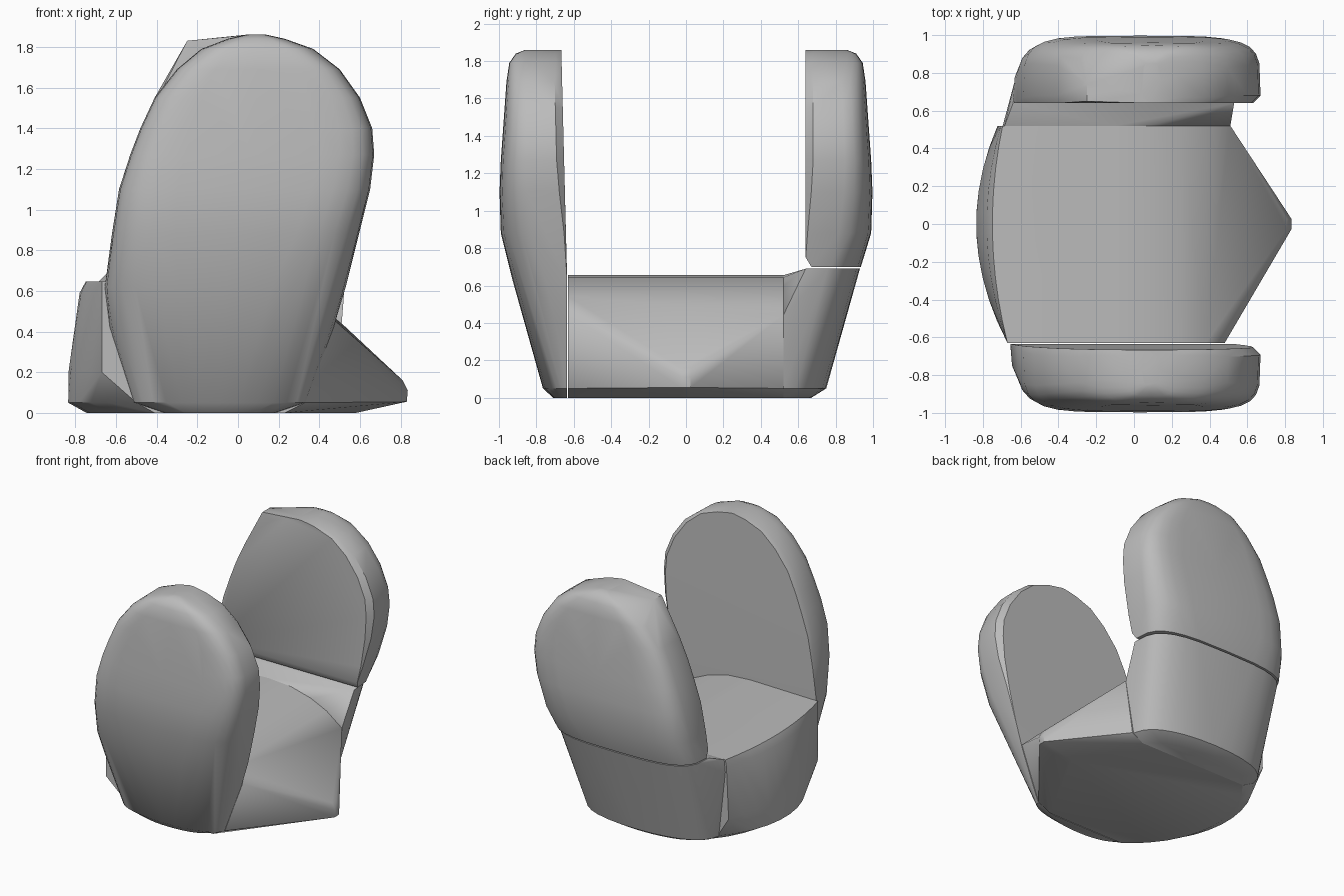
import bpy, bmesh, math

if "Cube" in bpy.data.objects:
    bpy.data.objects.remove(bpy.data.objects["Cube"], do_unlink=True)

grey = bpy.data.materials.new("plain_grey")
grey.use_nodes = True
grey.diffuse_color = (0.5, 0.5, 0.5, 1)
grey.node_tree.nodes["Principled BSDF"].inputs["Base Color"].default_value = (0.5, 0.5, 0.5, 1)


def hull(name, points):
    """Convex solid wrapped around a set of points."""
    bm = bmesh.new()
    for p in points:
        bm.verts.new(p)
    bmesh.ops.remove_doubles(bm, verts=bm.verts, dist=0.001)
    res = bmesh.ops.convex_hull(bm, input=bm.verts)
    loose = {v for v in res["geom_interior"] + res["geom_unused"]
             if isinstance(v, bmesh.types.BMVert) and not v.link_faces}
    bmesh.ops.delete(bm, geom=list(loose), context="VERTS")
    bmesh.ops.dissolve_limit(bm, angle_limit=0.01, verts=bm.verts, edges=bm.edges)
    bmesh.ops.recalc_face_normals(bm, faces=bm.faces)
    me = bpy.data.meshes.new(name)
    bm.to_mesh(me)
    bm.free()
    me.materials.append(grey)
    ob = bpy.data.objects.new(name, me)
    bpy.context.collection.objects.link(ob)
    bpy.ops.object.select_all(action="DESELECT")
    ob.select_set(True)
    bpy.context.view_layer.objects.active = ob
    bpy.ops.object.shade_smooth_by_angle(angle=math.radians(35))
    return ob


def section(z, xl, xr, yi, yo, power, bevel=0.0, steps=14):
    """Rounded half-oval slice from the flat inner side yi out to yo."""
    cx, r = (xl + xr) / 2, (xr - xl) / 2
    side = math.copysign(1, yo)
    y0 = yi + side * bevel
    pts = [(xl + bevel * 0.4, yi, z), (xr - bevel, yi, z)]
    for i in range(steps + 1):
        a = math.pi * i / steps
        c, s = math.cos(a), max(0, math.sin(a))
        pts.append((cx + r * math.copysign(abs(c) ** power, c),
                    y0 + (yo - y0) * s ** power, z))
    return pts


# Upper outline shared by both panels: z, left, right, depth, squareness, bevel
upper = [
    (0.88, -0.62, 0.595, 0.99, 0.47, 0.01),
    (1.10, -0.585, 0.65, 0.997, 0.42, 0.03),
    (1.27, -0.53, 0.67, 0.99, 0.40, 0.04),
    (1.40, -0.48, 0.66, 0.98, 0.40, 0.04),
    (1.55, -0.41, 0.60, 0.97, 0.40, 0.04),
    (1.69, -0.30, 0.50, 0.96, 0.42, 0.04),
    (1.79, -0.18, 0.37, 0.945, 0.45, 0.03),
    (1.84, -0.05, 0.23, 0.91, 0.5, 0.03),
    (1.86, 0.04, 0.14, 0.86, 0.6, 0.05),
]

# Front panel, tapering to the rounded base
front = []
for z, xl, xr, yo, p in [(0, -0.36, 0.18, 0.71, 1), (0.05, -0.51, 0.33, 0.765, 1),
                         (0.42, -0.63, 0.47, 0.865, 0.8), (0.62, -0.655, 0.53, 0.925, 0.62)]:
    front += section(z, xl, xr, -0.635, -yo, p)
for z, xl, xr, yo, p, b in upper:
    front += section(z, xl, xr, -0.635 - 0.025 * (z - 0.6), -yo, p, b)
hull("front_panel", front)

# Back panel with its pointed inner corner
back = section(0.70, -0.64, 0.54, 0.67, 0.935, 0.6) + section(0.75, -0.635, 0.555, 0.64, 0.95, 0.55)
for z, xl, xr, yo, p, b in upper:
    back += section(z, xl, xr, 0.64, yo, p, b)
back += [(-0.25, 0.65, 1.83), (-0.25, 0.74, 1.83)]
hull("back_panel", back)


def top_edge(y, xl, xr, low):
    """Seat crown: flat at the left, rolling down toward the right."""
    pts = [(xl, y, 0.55), (xl + 0.01, y, 0.645)]
    for x, t in [(-0.1, 0), (0.08, 0.06), (0.25, 0.27), (0.38, 0.55)]:
        pts.append((x, y, 0.655 - (0.655 - low) * t))
    return pts + [(xr, y, low)]


# Back base carrying the back panel
base = top_edge(0.52, -0.695, 0.51, 0.44)
base += [(-0.64, 0.52, 0.05), (0.44, 0.52, 0.05), (-0.55, 0.52, 0), (0.36, 0.52, 0)]
base += section(0, -0.48, 0.3, 0.55, 0.67, 1)
base += section(0.05, -0.63, 0.43, 0.53, 0.75, 0.9)
base += section(0.69, -0.64, 0.53, 0.64, 0.93, 0.6)
hull("back_base", base)

# Seat with rounded left side and pointed right side
seat = top_edge(-0.63, -0.665, 0.48, 0.45) + top_edge(0.52, -0.695, 0.51, 0.44)
for i in range(11):
    y = -0.63 + 1.15 * i / 10
    bulge = math.sqrt(0.757 ** 2 - y * y)
    seat += [(-0.09 - bulge + 0.1, y, 0), (-0.09 - bulge + 0.01, y, 0.05)]
    swell = 1 - (y / 0.63) ** 2
    seat += [(-0.67 - 0.165 * swell, y, 0.2), (-0.67 - 0.11 * swell, y, 0.59),
             (-0.67 - 0.08 * swell, y, 0.645)]
for y, x in [(-0.63, 0.33), (0.52, 0.45)]:
    seat += [(x, y, 0.05), (x - 0.1, y, 0)]
for y in (-0.025, 0.025):
    seat += [(0.58, y, 0), (0.83, y, 0.055), (0.835, y, 0.11), (0.81, y, 0.16)]
hull("seat", seat)
